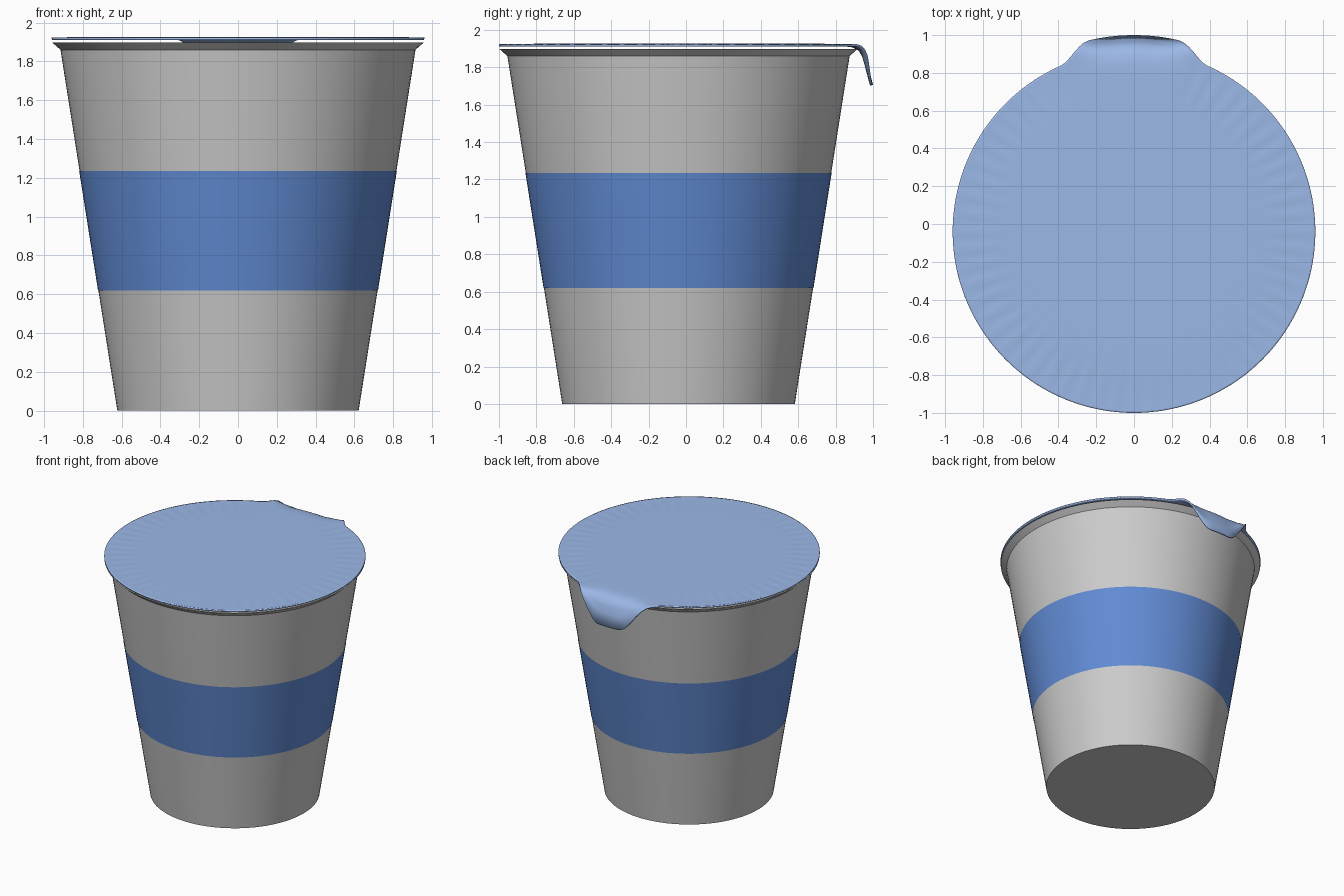
import bpy, bmesh
from math import sin, cos, pi, degrees

if "Cube" in bpy.data.objects:
    bpy.data.objects.remove(bpy.data.objects["Cube"])

CY = -0.04            # axis of the cup
BLUE = (0.12, 0.26, 0.66, 1)
LIGHT_BLUE = (0.33, 0.48, 0.80, 1)


def make_object(name, bm, color=None):
    mesh = bpy.data.meshes.new(name)
    bm.to_mesh(mesh)
    bm.free()
    ob = bpy.data.objects.new(name, mesh)
    ob.location.y = CY
    bpy.context.collection.objects.link(ob)
    if color:
        mat = bpy.data.materials.new(name + "_colour")
        mat.diffuse_color = color
        mat.use_nodes = True
        mat.node_tree.nodes["Principled BSDF"].inputs["Base Color"].default_value = mat.diffuse_color
        mesh.materials.append(mat)
    return ob


def bridge(bm, a, b):
    n = len(a)
    for i in range(n):
        j = (i + 1) % n
        bm.faces.new((a[i], a[j], b[j], b[i]))


def lathe(name, profile, color=None, caps=False, n=96):
    bm = bmesh.new()
    rings = [[bm.verts.new((r * cos(2 * pi * i / n), r * sin(2 * pi * i / n), z))
              for i in range(n)] for r, z in profile]
    for a, b in zip(rings, rings[1:]):
        bridge(bm, a, b)
    if caps:
        bm.faces.new(rings[0][::-1])
        bm.faces.new(rings[-1])
    ob = make_object(name, bm, color)
    bpy.context.view_layer.objects.active = ob
    bpy.ops.object.select_all(action='DESELECT')
    ob.select_set(True)
    bpy.ops.object.shade_smooth_by_angle(angle=pi / 7)
    return ob


def smoothstep(a, b, x):
    t = max(0, min(1, (x - a) / (b - a)))
    return t * t * (3 - 2 * t)


def wall(z):
    return 0.622 + (0.915 - 0.622) * z / 1.86


# Tapered cup with flared rim, thin wall and inner floor
lathe("cup", [(wall(0), 0), (wall(1.86), 1.86), (0.958, 1.898),
              (0.945, 1.898), (0.902, 1.86), (wall(0.015) - 0.013, 0.015)], caps=True)

# Coloured band around the cup
lathe("band", [(wall(z) + 0.002, z) for z in (0.62, 1.235)], BLUE)

# Foil lid: radius, ripple strength, tab radius, tab drop for each ring
RINGS = [(0.35, 0, 0.35, 0), (0.68, 0, 0.68, 0), (0.74, 0.3, 0.74, 0),
         (0.80, 0.8, 0.81, 0), (0.86, 1, 0.88, 0), (0.90, 0.8, 0.94, 0.006),
         (0.925, 0.6, 0.98, 0.028), (0.94, 0.4, 1.003, 0.07),
         (0.95, 0.2, 1.015, 0.12), (0.96, 0, 1.04, 0.217)]
N = 240
bm = bmesh.new()
center = bm.verts.new((0, 0, 1.926))
rings = []
for r, rip, tab_r, drop in RINGS:
    ring = []
    for i in range(N):
        t = 2 * pi * i / N
        off = abs(degrees(t) - 90)             # angle away from the tab
        spread = 1 - smoothstep(13, 24, off)
        fold = 1 - smoothstep(5, 18, off)
        rr = r + (tab_r - r) * spread
        z = 1.926 - 0.003 * max(0, (r - 0.7) / 0.26) ** 2
        z += 0.003 * rip * (cos(60 * t) - 1) * 0.5 * (1 - spread) - drop * fold
        ring.append(bm.verts.new((rr * cos(t), rr * sin(t), z)))
    rings.append(ring)
for i in range(N):
    bm.faces.new((center, rings[0][i], rings[0][(i + 1) % N]))
for a, b in zip(rings, rings[1:]):
    bridge(bm, b, a)
bmesh.ops.recalc_face_normals(bm, faces=bm.faces)
bm.normal_update()
if bm.faces[:][0].normal.z < 0:
    bmesh.ops.reverse_faces(bm, faces=bm.faces)
lid = make_object("foil_lid", bm, LIGHT_BLUE)
lid.data.polygons.foreach_set("use_smooth", [True] * len(lid.data.polygons))
solid = lid.modifiers.new("thickness", 'SOLIDIFY')
solid.thickness = 0.012
solid.offset = -1
